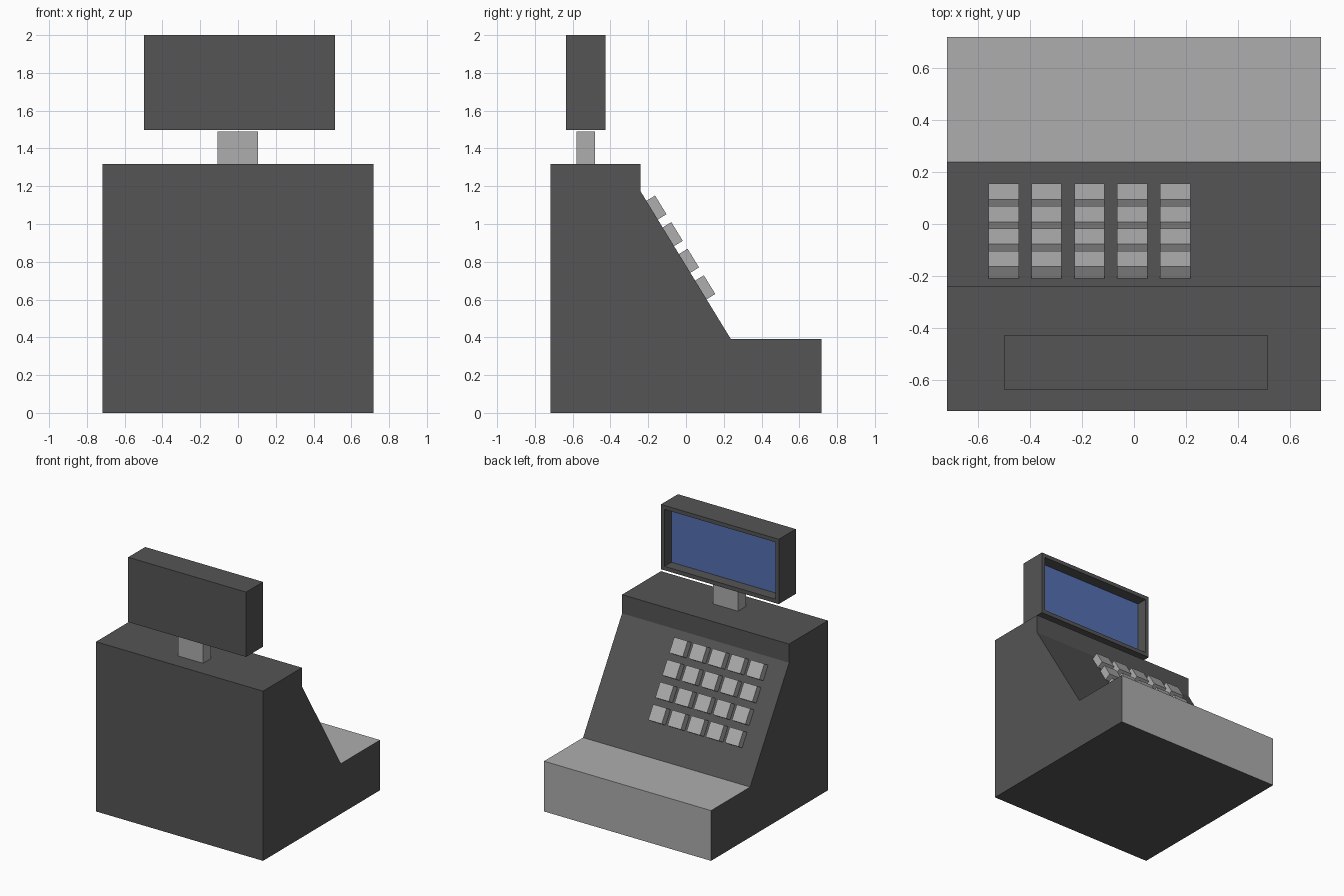
import bpy, bmesh
from mathutils import Vector, Matrix

if "Cube" in bpy.data.objects:
    bpy.data.objects.remove(bpy.data.objects["Cube"])


def material(name, rgb):
    m = bpy.data.materials.new(name)
    m.diffuse_color = (*rgb, 1)
    m.use_nodes = True
    m.node_tree.nodes["Principled BSDF"].inputs["Base Color"].default_value = m.diffuse_color
    return m


DARK = material("dark_grey", (0.09, 0.09, 0.09))
LIGHT = material("light_grey", (0.42, 0.42, 0.42))
BLUE = material("screen_blue", (0.09, 0.16, 0.45))


def finish(name, bm, *mats):
    bmesh.ops.recalc_face_normals(bm, faces=bm.faces)
    mesh = bpy.data.meshes.new(name)
    bm.to_mesh(mesh)
    bm.free()
    for m in mats:
        mesh.materials.append(m)
    ob = bpy.data.objects.new(name, mesh)
    bpy.context.collection.objects.link(ob)
    return ob


def box_bm(lo, hi):
    lo, hi = Vector(lo), Vector(hi)
    bm = bmesh.new()
    bmesh.ops.create_cube(bm, size=1, matrix=Matrix.Translation((lo + hi) / 2)
                          @ Matrix.Diagonal((*(hi - lo), 1)))
    return bm


# Register body: side profile extruded across x, light drawer top and front
profile = [(-0.717, 0), (0.717, 0), (0.717, 0.39), (0.238, 0.39),
           (-0.24, 1.172), (-0.24, 1.317), (-0.717, 1.317)]
bm = bmesh.new()
side = bm.faces.new([bm.verts.new((-0.717, y, z)) for y, z in profile])
ext = bmesh.ops.extrude_face_region(bm, geom=[side])["geom"]
bmesh.ops.translate(bm, vec=(1.434, 0, 0),
                    verts=[v for v in ext if isinstance(v, bmesh.types.BMVert)])
bmesh.ops.recalc_face_normals(bm, faces=bm.faces)
for f in bm.faces:
    c = f.calc_center_median()
    drawer_front = f.normal.y > 0.9 and c.z < 0.39
    drawer_top = f.normal.z > 0.9 and c.z < 0.5
    f.material_index = int(drawer_front or drawer_top)
finish("register_body", bm, DARK, LIGHT)

# Display neck
finish("display_neck", box_bm((-0.109, -0.579, 1.317), (0.106, -0.482, 1.489)), LIGHT)

# Display housing with a recessed blue screen
bm = box_bm((-0.498, -0.635, 1.497), (0.514, -0.427, 2.0))
bm.normal_update()
face = max(bm.faces, key=lambda f: f.normal.y)
bmesh.ops.inset_region(bm, faces=[face], thickness=0.043)
ext = bmesh.ops.extrude_face_region(bm, geom=[face])["geom"]
bmesh.ops.translate(bm, vec=(0, -0.085, 0),
                    verts=[v for v in ext if isinstance(v, bmesh.types.BMVert)])
if face.is_valid:
    bm.faces.remove(face)
for f in ext:
    if isinstance(f, bmesh.types.BMFace):
        f.material_index = 1
finish("display", bm, DARK, BLUE)

# Keypad: grid of keys seated on the slope
top, bottom = Vector((0, -0.24, 1.172)), Vector((0, 0.238, 0.39))
down = (bottom - top).normalized()
across = Vector((1, 0, 0))
out = across.cross(down)
if out.z < 0:
    out = -out
KEY_W, KEY_L, KEY_H = 0.116, 0.116, 0.054
axes = Matrix((across * KEY_W, down * KEY_L, out * KEY_H)).transposed().to_4x4()
for row in range(4):
    for col in range(5):
        pos = top + down * (0.116 + 0.165 * row) + out * (KEY_H / 2)
        pos.x = -0.500 + 0.1645 * col
        bm = bmesh.new()
        bmesh.ops.create_cube(bm, size=1, matrix=Matrix.Translation(pos) @ axes)
        finish(f"key_{row + 1}_{col + 1}", bm, LIGHT)
